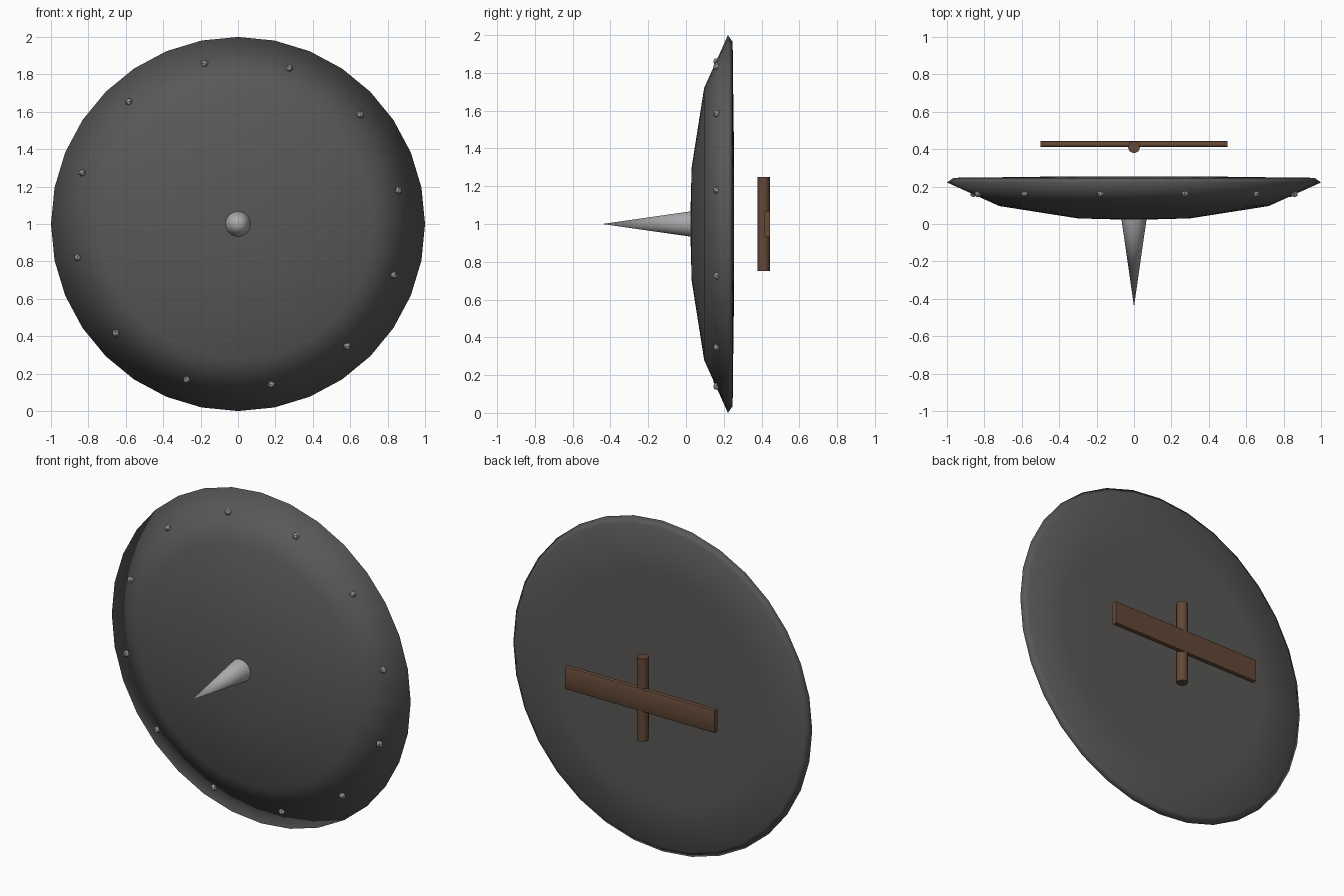
import bpy, bmesh, math
from mathutils import Matrix, Vector

if "Cube" in bpy.data.objects:
    bpy.data.objects.remove(bpy.data.objects["Cube"])


def material(name, color):
    m = bpy.data.materials.new(name)
    m.diffuse_color = (*color, 1)
    m.use_nodes = True
    m.node_tree.nodes["Principled BSDF"].inputs["Base Color"].default_value = m.diffuse_color
    return m


def finish(name, bm, mat, angle):
    bmesh.ops.recalc_face_normals(bm, faces=bm.faces)
    me = bpy.data.meshes.new(name)
    bm.to_mesh(me)
    bm.free()
    ob = bpy.data.objects.new(name, me)
    bpy.context.collection.objects.link(ob)
    me.materials.append(mat)
    bpy.ops.object.select_all(action='DESELECT')
    ob.select_set(True)
    bpy.context.view_layer.objects.active = ob
    bpy.ops.object.shade_smooth_by_angle(angle=math.radians(angle))
    return ob


def lathe(name, profile, sides, mat, angle):
    """Turn (radius, y) points around the y axis through z = 1."""
    bm = bmesh.new()
    rings = []
    for r, y in profile:
        n = sides if r > 0 else 1
        rings.append([bm.verts.new((r * math.sin(math.tau * i / sides), y,
                                    1 + r * math.cos(math.tau * i / sides)))
                      for i in range(n)])
    for a, b in zip(rings, rings[1:]):
        for i in range(sides):
            j = (i + 1) % sides
            quad = [a[i % len(a)], a[j % len(a)], b[j % len(b)], b[i % len(b)]]
            bm.faces.new(list(dict.fromkeys(quad)))
    return finish(name, bm, mat, angle)


dark = material("dark_iron", (0.1, 0.098, 0.094))
steel = material("steel", (0.4, 0.4, 0.41))
wood = material("brown_wood", (0.127, 0.066, 0.038))

# Domed shield disc with a thin rim and nearly flat back
lathe("shield_disc",
      [(0, 0.022), (0.3, 0.03), (0.72, 0.096), (1, 0.222),
       (0.965, 0.247), (0.7, 0.25), (0.4, 0.254), (0, 0.254)],
      32, dark, 180)

# Centre spike
lathe("spike", [(0, -0.443), (0.072, 0.06), (0, 0.06)], 32, steel, 40)

# Ring of studs on the front
bm = bmesh.new()
for i in range(12):
    a = math.radians(11.8 + 30 * i)
    pos = Vector((0.877 * math.cos(a), 0.163, 1 + 0.877 * math.sin(a)))
    bmesh.ops.create_icosphere(
        bm, subdivisions=1, radius=0.021,
        matrix=Matrix.Translation(pos) @ Matrix.Rotation(-a, 4, 'Y'))
finish("studs", bm, steel, 30)

# Wide arm strap with rounded long edges
bm = bmesh.new()
bmesh.ops.create_cube(bm, size=1, matrix=Matrix.Translation((0, 0.428, 1))
                      @ Matrix.Diagonal((1, 0.032, 0.14, 1)))
long_edges = [e for e in bm.edges if abs(e.verts[0].co.x - e.verts[1].co.x) > 0.5]
bmesh.ops.bevel(bm, geom=long_edges, offset=0.011, segments=2, profile=0.5,
                affect='EDGES')
finish("arm_strap", bm, wood, 40)

# Upright hand grip
bm = bmesh.new()
bmesh.ops.create_cone(bm, cap_ends=True, segments=8, radius1=0.033, radius2=0.033,
                      depth=0.5, matrix=Matrix.Translation((0, 0.411, 1)))
finish("hand_grip", bm, wood, 50)
